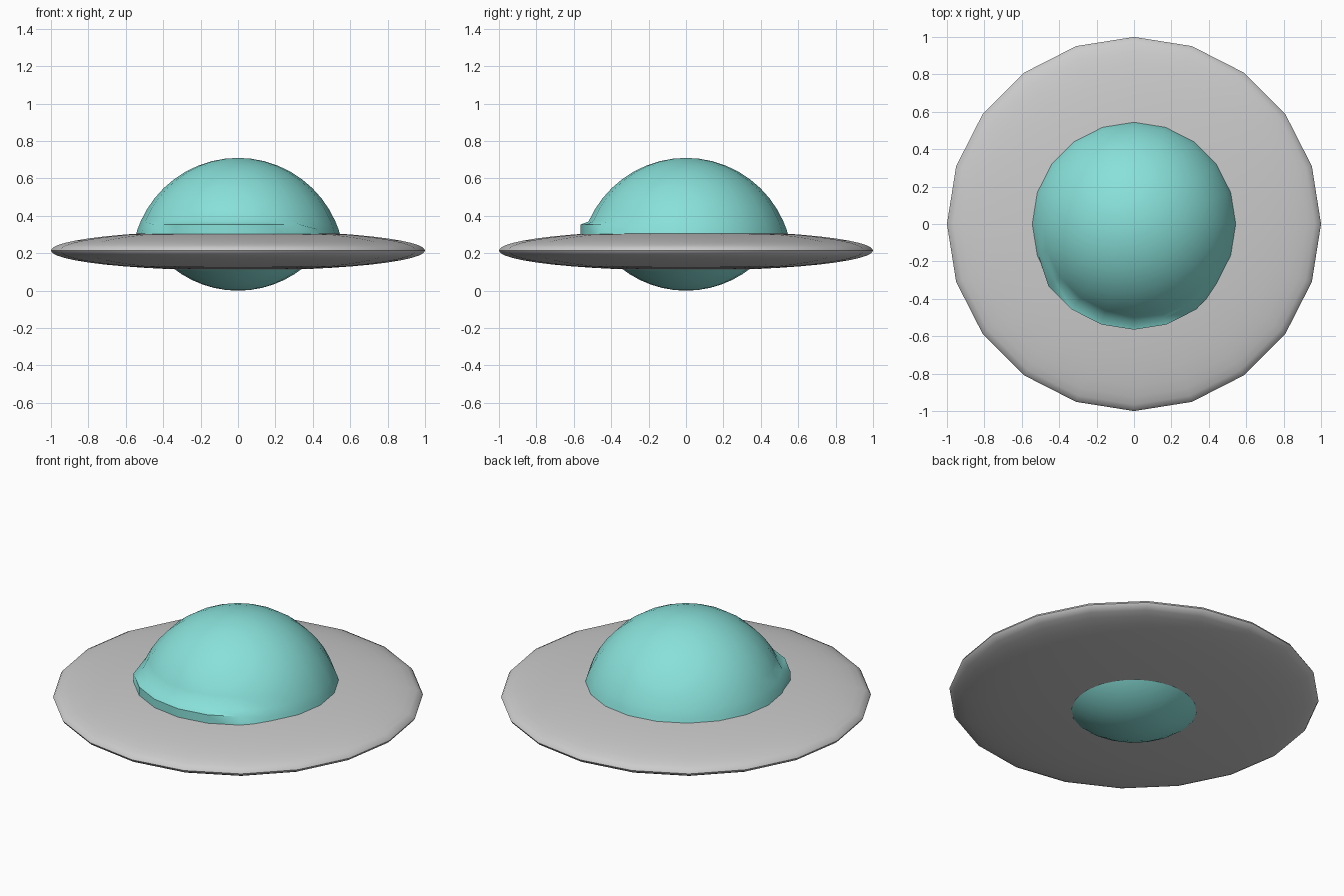
import bpy, bmesh
from math import sin, cos, pi, sqrt

if "Cube" in bpy.data.objects:
    bpy.data.objects.remove(bpy.data.objects["Cube"])

SIDES = 20


def lathe(name, rings, mat=None, close_bottom=False):
    """Skin rings top to bottom; ring = function(k) -> (radius, z), or a float z for a pole."""
    bm = bmesh.new()
    rows = []
    for ring in rings:
        if not callable(ring):
            rows.append([bm.verts.new((0, 0, ring))] * SIDES)
            continue
        row = []
        for k in range(SIDES):
            a = -pi / 2 + 2 * pi * k / SIDES      # k = 0 is the front
            r, z = ring(k)
            row.append(bm.verts.new((r * cos(a), r * sin(a), z)))
        rows.append(row)
    for up, lo in zip(rows, rows[1:]):
        for k in range(SIDES):
            n = (k + 1) % SIDES
            quad = [up[k], lo[k], lo[n], up[n]]
            bm.faces.new(list(dict.fromkeys(quad)))
    if close_bottom:
        bm.faces.new(rows[-1][::-1])
    bmesh.ops.recalc_face_normals(bm, faces=bm.faces)
    me = bpy.data.meshes.new(name)
    bm.to_mesh(me)
    bm.free()
    ob = bpy.data.objects.new(name, me)
    bpy.context.collection.objects.link(ob)
    if mat:
        me.materials.append(mat)
    bpy.ops.object.select_all(action='DESELECT')
    ob.select_set(True)
    bpy.context.view_layer.objects.active = ob
    bpy.ops.object.shade_smooth_by_angle(angle=pi / 4)
    return ob


def circle(r, z):
    return lambda k: (r, z)


teal = bpy.data.materials.new("teal")
teal.diffuse_color = (0.25, 0.75, 0.70, 1)
teal.use_nodes = True
teal.node_tree.nodes["Principled BSDF"].inputs["Base Color"].default_value = teal.diffuse_color

# Saucer disc: flattened sphere
N = 24
disc = [0.322] + [circle(sin(pi * i / N), 0.215 + 0.107 * cos(pi * i / N))
                  for i in range(1, N)] + [0.108]
lathe("saucer_disc", disc)

# Upper dome: spherical cap with a small raised lip on part of the front
R, CZ = 0.569, 0.141


def on_dome(z):
    return sqrt(R * R - (z - CZ) ** 2)


def in_lip(k):
    return k <= 2 or k >= SIDES - 3


def lip_top(k):
    return (0.565, 0.353) if in_lip(k) else (on_dome(0.325), 0.325)


def lip_base(k):
    return (0.565, 0.24) if in_lip(k) else (on_dome(0.24), 0.24)


M = 9
dome = [CZ + R]
for i in range(1, M + 1):
    a = i / M * 1.157                      # stops just above the lip
    dome.append(circle(R * sin(a), CZ + R * cos(a)))
dome += [lip_top, lip_base]
lathe("dome", dome, teal, True)

# Lower belly: shallow spherical cap under the disc
belly = [circle(0.56 * sin(a), 0.56 - 0.56 * cos(a))
         for a in [0.8 * (1 - i / 7) for i in range(7)]] + [0.0]
lathe("belly", belly, teal)
